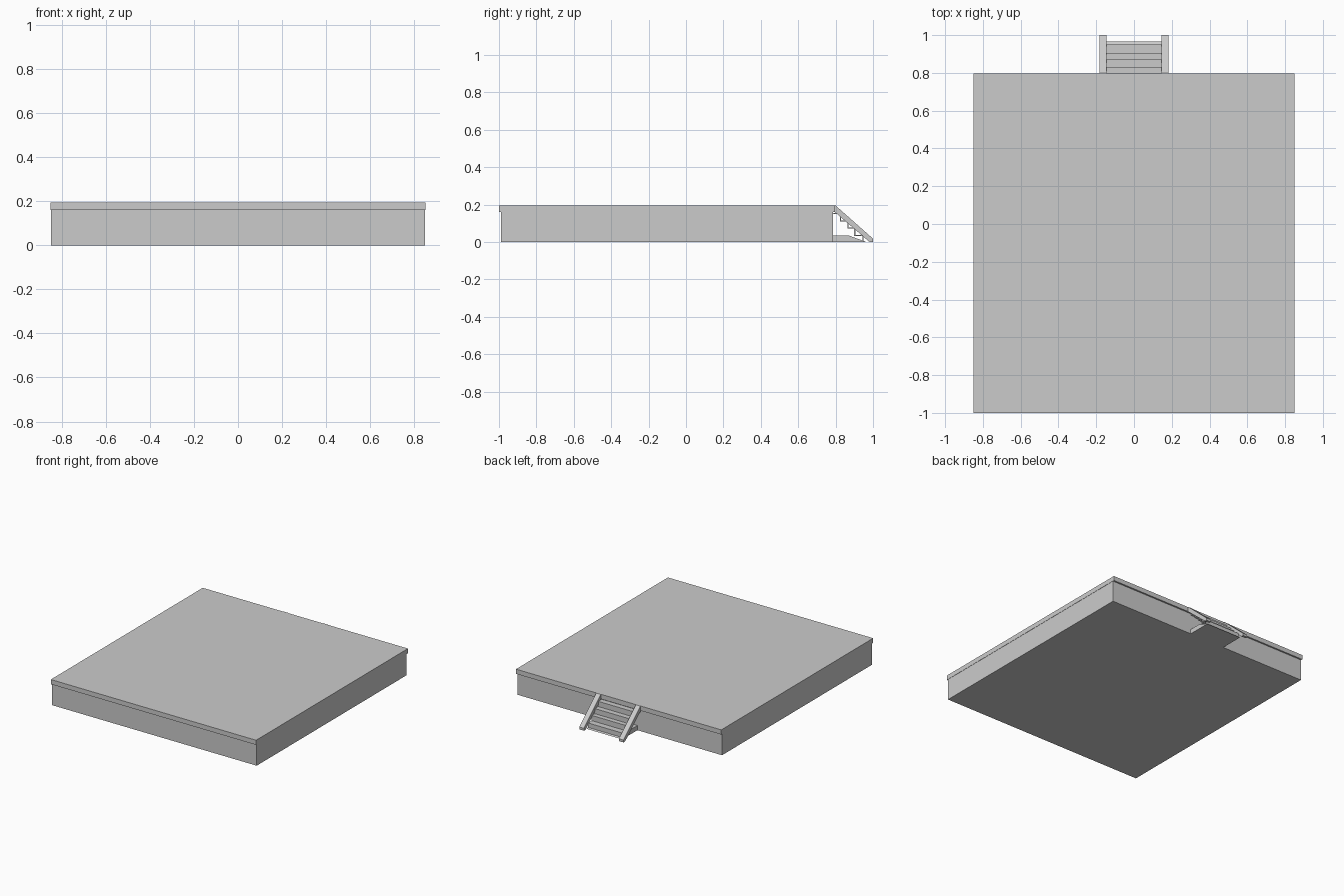
import bpy, bmesh

if "Cube" in bpy.data.objects:
    bpy.data.objects.remove(bpy.data.objects["Cube"])


def add_object(name, bm):
    bmesh.ops.recalc_face_normals(bm, faces=bm.faces)
    mesh = bpy.data.meshes.new(name)
    bm.to_mesh(mesh)
    bm.free()
    obj = bpy.data.objects.new(name, mesh)
    bpy.context.collection.objects.link(obj)
    return obj


def prism(name, profile, x0, x1):
    """Extrude a (y, z) profile along x."""
    bm = bmesh.new()
    face = bm.faces.new([bm.verts.new((x0, y, z)) for y, z in profile])
    out = bmesh.ops.extrude_face_region(bm, geom=[face])
    verts = [v for v in out["geom"] if isinstance(v, bmesh.types.BMVert)]
    bmesh.ops.translate(bm, verts=verts, vec=(x1 - x0, 0, 0))
    return add_object(name, bm)


def box(name, x0, x1, y0, y1, z0, z1):
    return prism(name, [(y0, z0), (y1, z0), (y1, z1), (y0, z1)], x0, x1)


TOP = 0.195

# Platform body and the deck that overhangs it at front and back
box("platform_body", -0.848, 0.848, -0.99, 0.785, 0, 0.16)
box("platform_deck", -0.85, 0.85, -1.0, 0.797, 0.16, TOP)

# Thin zigzag of treads and risers, open at the sides
edges = [0.79, 0.83, 0.87, 0.905, 0.95]
heights = [0.155, 0.116, 0.078, 0.039]
upper, t = [], 0.006
for i, z in enumerate(heights):
    upper += [(edges[i], z), (edges[i + 1], z)]
upper.append((edges[-1], 0.0))
lower = [(y - t, z - t) for y, z in upper[:-1]] + [(edges[-1] - t, 0.0)]
prism("steps", upper + lower[::-1], -0.147, 0.147)

# Low wedge forming the base of the stairs
prism("stair_base", [(0.785, 0), (0.965, 0), (0.87, 0.035), (0.785, 0.035)],
      -0.147, 0.147)

# Sloping side rails
rail = [(0.79, TOP), (0.80, TOP), (1.0, 0.018), (1.0, 0),
        (0.982, 0), (0.79, 0.165)]
for side, x0 in (("left", -0.183), ("right", 0.145)):
    prism(side + "_stair_rail", rail, x0, x0 + 0.038)
